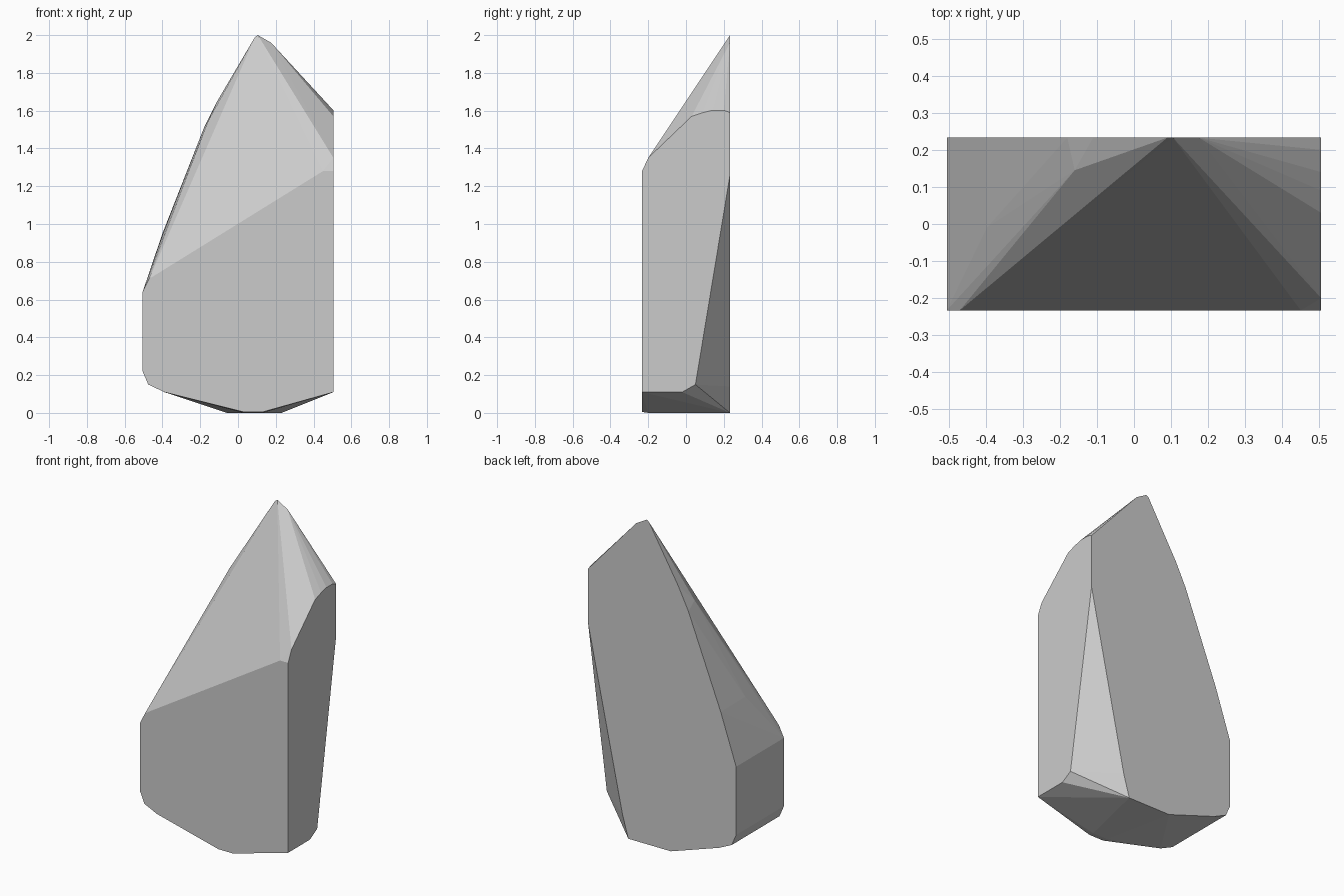
import bpy, bmesh, math

if "Cube" in bpy.data.objects:
    bpy.data.objects.remove(bpy.data.objects["Cube"])

W, D = 0.505, 0.233   # half width and half depth

# Flat back outline (x, z)
back = [(0.09, 1.99), (0.105, 2.0), (0.175, 1.96), (W, 1.59), (W, 1.26),
        (0.27, 0.14), (0.23, 0), (-0.06, 0), (-0.39, 0.11), (-0.475, 0.15),
        (-W, 0.22), (-W, 0.64), (-0.40, 0.95), (-0.18, 1.51), (-0.11, 1.65)]
# Flat front outline (x, z)
front = [(-0.47, 0.71), (0.45, 1.28), (W, 1.28), (W, 0.11), (0.13, 0.005),
         (0.03, 0.005), (-0.39, 0.11), (-0.475, 0.15), (-W, 0.22), (-W, 0.64)]
# Flat right side outline between front and back (y, z)
side = [(-0.02, 0.11), (0.05, 0.15), (0.20, 1.602), (0.14, 1.602),
        (0.09, 1.59), (0.03, 1.57), (-0.20, 1.35)]
# Facet corners on the upper left slope and the underside
extra = [(-0.16, 0.145, 1.54), (-0.385, -0.08, 0.95), (-0.397, -0.01, 0.95),
         (0.03, -0.2, 0), (0.13, -0.2, 0)]

points = [(x, D, z) for x, z in back] + [(x, -D, z) for x, z in front]
points += [(W, y, z) for y, z in side] + extra

# The stone is the convex shell around its outlines
bm = bmesh.new()
for p in points:
    bm.verts.new(p)
res = bmesh.ops.convex_hull(bm, input=bm.verts[:])
loose = [v for v in bm.verts if not v.link_faces]
bmesh.ops.delete(bm, geom=loose, context='VERTS')
# Merge coplanar triangles into clean flat facets
bmesh.ops.dissolve_limit(bm, angle_limit=math.radians(0.5),
                         verts=bm.verts[:], edges=bm.edges[:])
bmesh.ops.recalc_face_normals(bm, faces=bm.faces[:])

mesh = bpy.data.meshes.new("faceted_stone")
bm.to_mesh(mesh)
bm.free()
stone = bpy.data.objects.new("faceted_stone", mesh)
bpy.context.collection.objects.link(stone)
